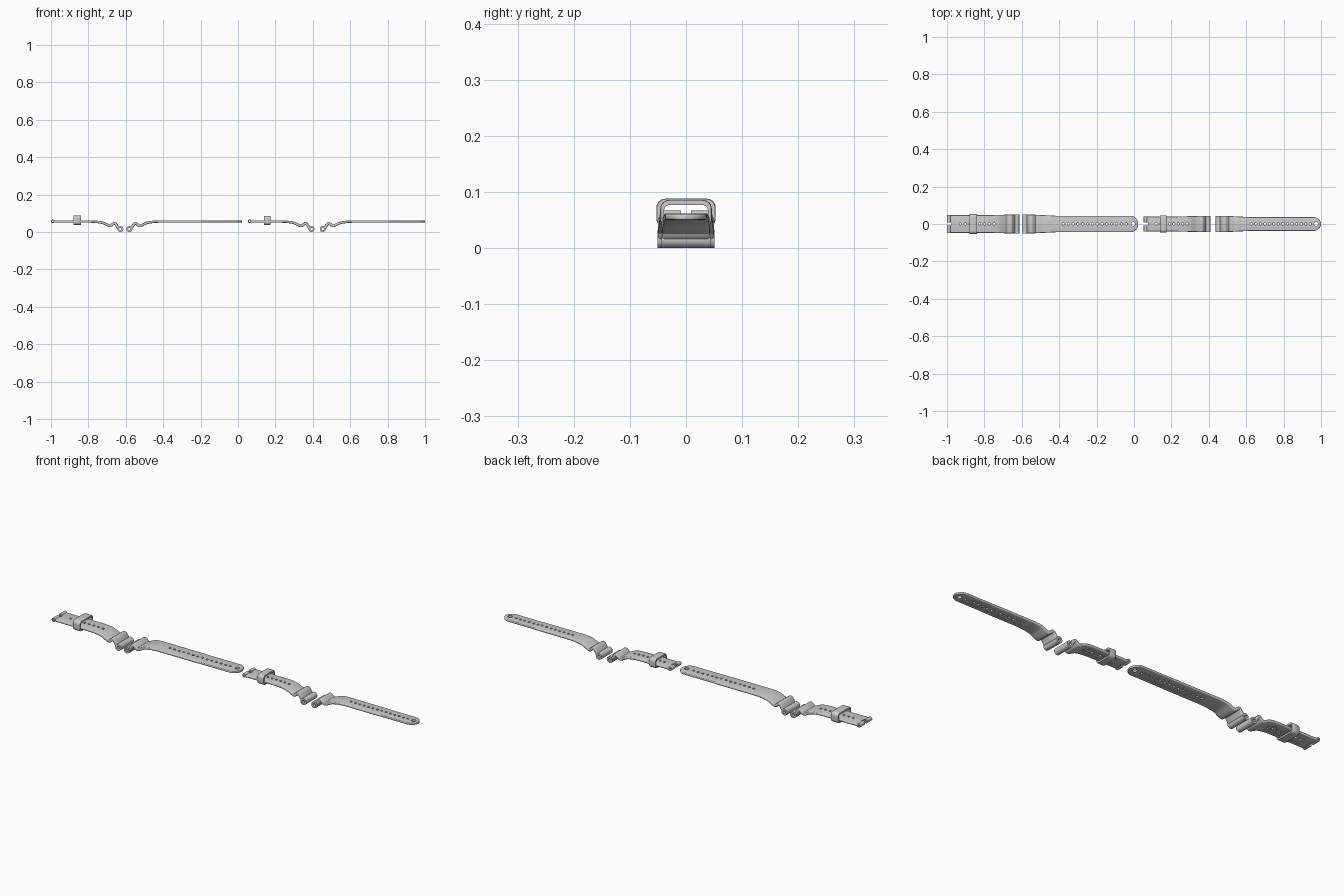
import bpy, bmesh, math
from mathutils import Vector, Matrix

if "Cube" in bpy.data.objects:
    bpy.data.objects.remove(bpy.data.objects["Cube"])


def finish(name, bm, smooth=True):
    bmesh.ops.recalc_face_normals(bm, faces=bm.faces)
    me = bpy.data.meshes.new(name)
    bm.to_mesh(me)
    bm.free()
    ob = bpy.data.objects.new(name, me)
    bpy.context.collection.objects.link(ob)
    return ob


def shade(ob):
    bpy.ops.object.select_all(action='DESELECT')
    ob.select_set(True)
    bpy.context.view_layer.objects.active = ob
    bpy.ops.object.shade_smooth_by_angle(angle=math.radians(35))


def skin(bm, rings, closed=False):
    vs = [[bm.verts.new(p) for p in r] for r in rings]
    n = len(vs[0])
    pairs = list(zip(vs, vs[1:])) + ([(vs[-1], vs[0])] if closed else [])
    for a, b in pairs:
        for i in range(n):
            j = (i + 1) % n
            bm.faces.new((a[i], a[j], b[j], b[i]))
    if not closed:
        bm.faces.new(vs[0][::-1])
        bm.faces.new(vs[-1])


def rounded(w, h, r, seg=4):
    out = []
    for k, (sx, sy) in enumerate([(1, 1), (-1, 1), (-1, -1), (1, -1)]):
        for i in range(seg + 1):
            a = math.pi / 2 * (k + i / seg)
            out.append((sx * (w - r) + r * math.cos(a), sy * (h - r) + r * math.sin(a)))
    return out


def spline(pts, n=5):
    p = [Vector(q) for q in pts]
    p = [2 * p[0] - p[1]] + p + [2 * p[-1] - p[-2]]
    out = []
    for a, b, c, d in zip(p, p[1:], p[2:], p[3:]):
        for i in range(n):
            t = i / n
            out.append(0.5 * (2 * b + (c - a) * t + (2 * a - 5 * b + 4 * c - d) * t * t
                              + (3 * b - a - 3 * c + d) * t ** 3))
    return out + [p[-2]]


def cyl(bm, r, depth, loc, axis, seg=20):
    rot = Matrix.Rotation(math.pi / 2, 4, 'X') if axis == 'Y' else Matrix()
    bmesh.ops.create_cone(bm, cap_ends=True, segments=seg, radius1=r, radius2=r, depth=depth,
                          matrix=Matrix.Translation(loc) @ rot)


def box(bm, loc, size):
    bmesh.ops.create_cube(bm, size=1, matrix=Matrix.Translation(loc) @ Matrix.Diagonal((*size, 1)))


def boolean(ob, cutter, op):
    m = ob.modifiers.new(op, 'BOOLEAN')
    m.object, m.operation, m.solver = cutter, op, 'EXACT'
    bpy.context.view_layer.update()
    dg = bpy.context.evaluated_depsgraph_get()
    me = bpy.data.meshes.new_from_object(ob.evaluated_get(dg))
    ob.modifiers.clear()
    ob.data = me
    bpy.data.objects.remove(cutter)


Z = 0.056
# side profile near the watch lug: distance from the lug end, height
LUG = [(.016, .016), (.028, .023), (.037, .037), (.047, .047), (.058, .041),
       (.070, .033), (.086, .038), (.11, .049), (.145, .0545), (.18, Z)]


def strap(name, x0, sgn, length, w_lug, w, holes, buckle):
    """Strap growing from its lug at x0 in direction sgn."""
    X = lambda d: x0 + sgn * d
    # body
    path = spline(LUG)
    end = length - .010 if buckle else length
    n = 20
    path += [Vector((.18 + (end - .04 - .18) * i / n, Z)) for i in range(1, n + 1)]
    path += [Vector((end - .04 * math.cos(math.pi / 2 * i / 12), Z)) for i in range(1, 13)]
    rings = []
    for i, p in enumerate(path):
        t = (path[min(i + 1, len(path) - 1)] - path[max(i - 1, 0)]).normalized()
        nrm = Vector((-t.y, t.x))
        k = min(1, max(0, (p.x - .06) / .12))
        hw = w_lug + (w - w_lug) * k
        th = .0075 - .0015 * k
        if not buckle:
            u = max(0, (p.x - (end - .04)) / .04)
            hw *= max(.2, math.sqrt(max(0, 1 - u * u)))
            th -= .001 * min(1, max(0, (p.x - length * .65) / .02))
        rings.append([(X(p.x + nrm.x * b), a, p.y + nrm.y * b)
                      for a, b in rounded(hw, th, min(.004, th * .7), 3)])
    bm = bmesh.new()
    skin(bm, rings)
    ob = finish(name, bm)
    # lug tube and buckle tube
    bm = bmesh.new()
    cyl(bm, .016, w_lug * 2 + .002, (X(.016), 0, .016), 'Y', 28)
    if buckle:
        cyl(bm, .010, w * 2 + .001, (X(length - .010), 0, Z + .001), 'Y', 24)
    boolean(ob, finish('cut', bm), 'UNION')
    # pin bores, adjustment holes, tongue notch
    bm = bmesh.new()
    cyl(bm, .007, .2, (X(.016), 0, .016), 'Y', 16)
    if buckle:
        cyl(bm, .004, .2, (X(length - .010), 0, Z + .001), 'Y', 12)
    boolean(ob, finish('cut', bm), 'DIFFERENCE')
    bm = bmesh.new()
    for d in holes:
        cyl(bm, .0058, .06, (X(d), 0, Z), 'Z', 16)
    if buckle:
        box(bm, (X(length - .005), 0, Z), (.036, .018, .06))
    else:
        cyl(bm, .0105, .06, (X(length - .026), 0, Z), 'Z', 20)
    boolean(ob, finish('cut', bm), 'DIFFERENCE')
    # ladder of shallow pockets underneath
    bm = bmesh.new()
    for d in holes:
        box(bm, (X(d), 0, Z - .006), (.016, w * 1.1, .006))
    boolean(ob, finish('cut', bm), 'DIFFERENCE')
    shade(ob)


def keeper(name, xa, xb, hw, top):
    zb = .037
    zc, h = (top + zb) / 2, (top - zb) / 2
    outer = rounded(hw, h, .016, 6)
    inner = rounded(hw - .007, h - .009, .010, 6)
    e = .002
    loops = [(outer, xa + e, 1), (outer, xb - e, 1), (outer, xb, .975),
             (inner, xb, 1), (inner, xa, 1), (outer, xa, .975)]
    bm = bmesh.new()
    skin(bm, [[(x, a * s, zc + b * s) for a, b in pr] for pr, x, s in loops], closed=True)
    shade(finish(name, bm))


def row(a, b, n):
    return [a + (b - a) * i / (n - 1) for i in range(n)]


# large set
strap('large_buckle_strap', -.613, -1, .387, .050, .047, row(.135, .315, 8), True)
strap('large_long_strap', -.597, 1, .619, .050, .044, row(.22, .555, 14), False)
keeper('large_keeper', -.880, -.840, .053, .088)
# small set
strap('small_buckle_strap', .409, -1, .357, .043, .040, row(.125, .29, 8), True)
strap('small_long_strap', .437, 1, .563, .043, .037, row(.19, .505, 14), False)
keeper('small_keeper', .138, .173, .046, .086)
